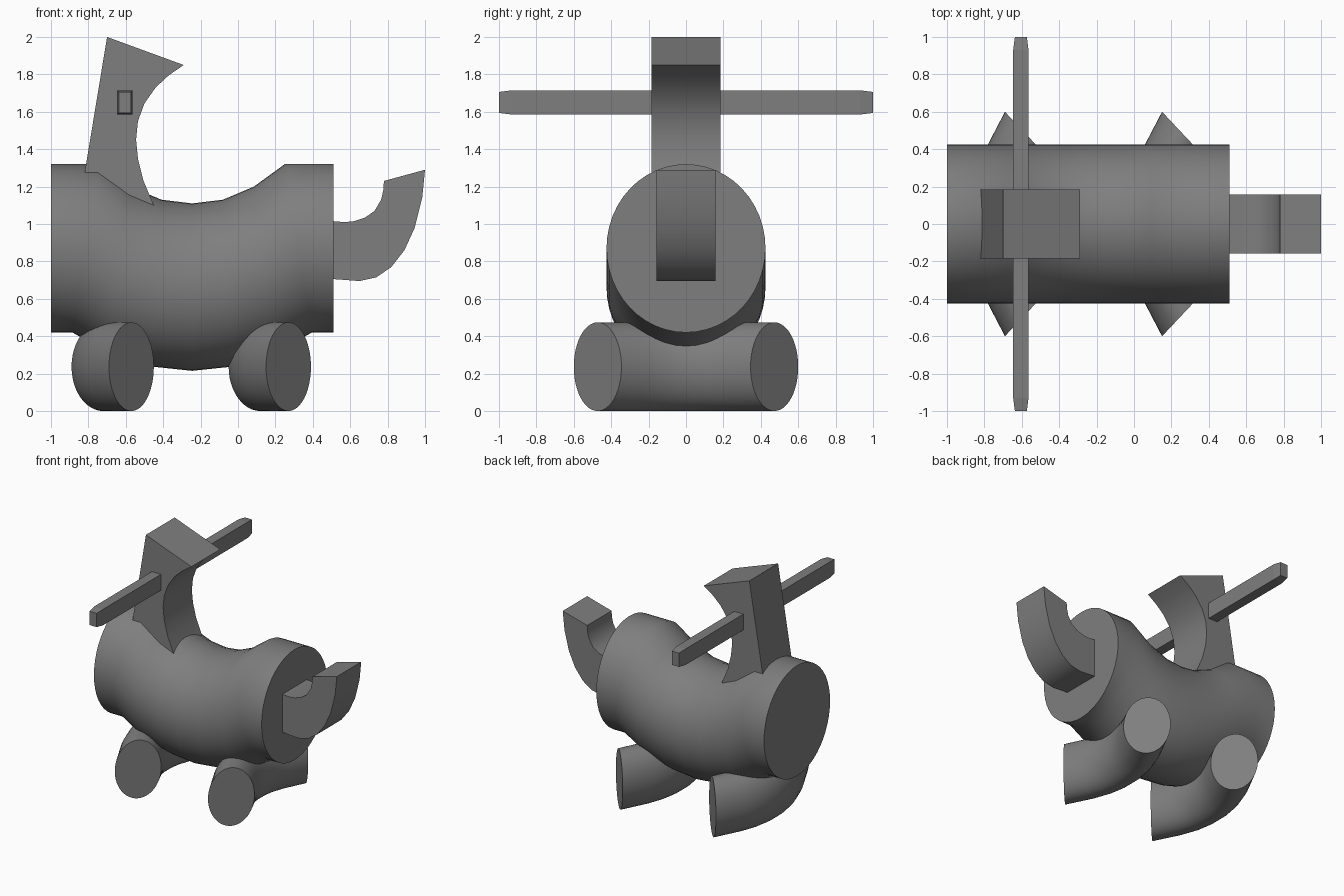
import bpy, bmesh, math
from mathutils import Vector

cube = bpy.data.objects.get("Cube")
if cube:
    bpy.data.objects.remove(cube)

grey = bpy.data.materials.new("plain grey")
grey.use_nodes = True
colour = (0.21, 0.21, 0.21, 1)
grey.diffuse_color = colour
grey.node_tree.nodes["Principled BSDF"].inputs["Base Color"].default_value = colour


def finish(name, bm, angle):
    bmesh.ops.recalc_face_normals(bm, faces=bm.faces)
    mesh = bpy.data.meshes.new(name)
    bm.to_mesh(mesh)
    bm.free()
    mesh.materials.append(grey)
    obj = bpy.data.objects.new(name, mesh)
    bpy.context.collection.objects.link(obj)
    bpy.ops.object.select_all(action='DESELECT')
    obj.select_set(True)
    bpy.context.view_layer.objects.active = obj
    bpy.ops.object.shade_smooth_by_angle(angle=math.radians(angle))
    return obj


def tube(name, pairs, side, sides=48):
    """Loft ellipses whose first axis joins each pair and second axis is side."""
    bm = bmesh.new()
    rings = []
    for a, b in pairs:
        a, b = Vector(a), Vector(b)
        mid, half = (a + b) / 2, (a - b) / 2
        turns = [math.tau * i / sides for i in range(sides)]
        rings.append([bm.verts.new(mid + half * math.cos(t) + Vector(side) * math.sin(t))
                      for t in turns])
    for r, s in zip(rings, rings[1:]):
        for i in range(sides):
            j = (i + 1) % sides
            bm.faces.new((r[i], r[j], s[j], s[i]))
    bm.faces.new(rings[0])
    bm.faces.new(rings[-1])
    return finish(name, bm, 45)


def slab(name, outline, half_width):
    """Extrude an x, z outline across y."""
    bm = bmesh.new()
    face = bm.faces.new([bm.verts.new((x, -half_width, z)) for x, z in outline])
    out = bmesh.ops.extrude_face_region(bm, geom=[face])
    verts = [v for v in out["geom"] if isinstance(v, bmesh.types.BMVert)]
    bmesh.ops.translate(bm, verts=verts, vec=(0, 2 * half_width, 0))
    return finish(name, bm, 32)


# Sagging barrel body: top offset, top height, bottom offset, bottom height
middle = -0.245
half_body = [(0.755, 1.32, 0.755, 0.42), (0.495, 1.32, 0.64, 0.42),
             (0.33, 1.20, 0.45, 0.31), (0.165, 1.13, 0.21, 0.237)]
stations = [(s * a, b, s * c, d) for s, rows in ((-1, half_body), (1, half_body[::-1]))
            for a, b, c, d in rows]
stations.insert(4, (0, 1.11, 0, 0.215))
tube("body", [((middle + a, 0, b), (middle + c, 0, d)) for a, b, c, d in stations],
     (0, 0.425, 0))

# Bent leg pairs: outer x, outer y, inner x, inner y
half_leg = [(-0.69, 0.60, -0.45, 0.345), (-0.81, 0.37, -0.515, 0.20),
            (-0.865, 0.22, -0.54, 0.12), (-0.89, 0.08, -0.55, 0.05)]
for name, shift in (("front_legs", 0), ("rear_legs", 0.84)):
    pairs = [((a + shift, s * b, 0.237), (c + shift, s * d, 0.237))
             for s, rows in ((-1, half_leg), (1, half_leg[::-1]))
             for a, b, c, d in rows]
    tube(name, pairs, (0, 0, 0.237))

# Neck and head with a scooped back
slab("neck_and_head", [(-0.70, 2.0), (-0.29, 1.85), (-0.37, 1.795), (-0.44, 1.73),
                       (-0.50, 1.645), (-0.535, 1.55), (-0.545, 1.45), (-0.535, 1.35),
                       (-0.505, 1.23), (-0.45, 1.10), (-0.40, 1.0), (-0.865, 1.0)], 0.185)

# Upturned tail
slab("tail", [(0.45, 1.02), (0.57, 1.01), (0.62, 1.015), (0.68, 1.035), (0.73, 1.07),
              (0.765, 1.13), (0.777, 1.18), (0.78, 1.23), (1.0, 1.29), (0.985, 1.14),
              (0.945, 0.98), (0.89, 0.86), (0.82, 0.77), (0.74, 0.715), (0.65, 0.695),
              (0.45, 0.71)], 0.157)

# Handlebar through the head, slightly narrowed at both ends
bm = bmesh.new()
rings = []
for y, h in ((-1, 0.056), (-0.93, 0.065), (0.93, 0.065), (1, 0.056)):
    w = h - 0.024
    rings.append([bm.verts.new((-0.605 + sx * w, y, 1.65 + sz * h))
                  for sx, sz in ((-1, -1), (1, -1), (1, 1), (-1, 1))])
for r, s in zip(rings, rings[1:]):
    for i in range(4):
        j = (i + 1) % 4
        bm.faces.new((r[i], r[j], s[j], s[i]))
bm.faces.new(rings[0])
bm.faces.new(rings[-1])
finish("handlebar", bm, 5)
